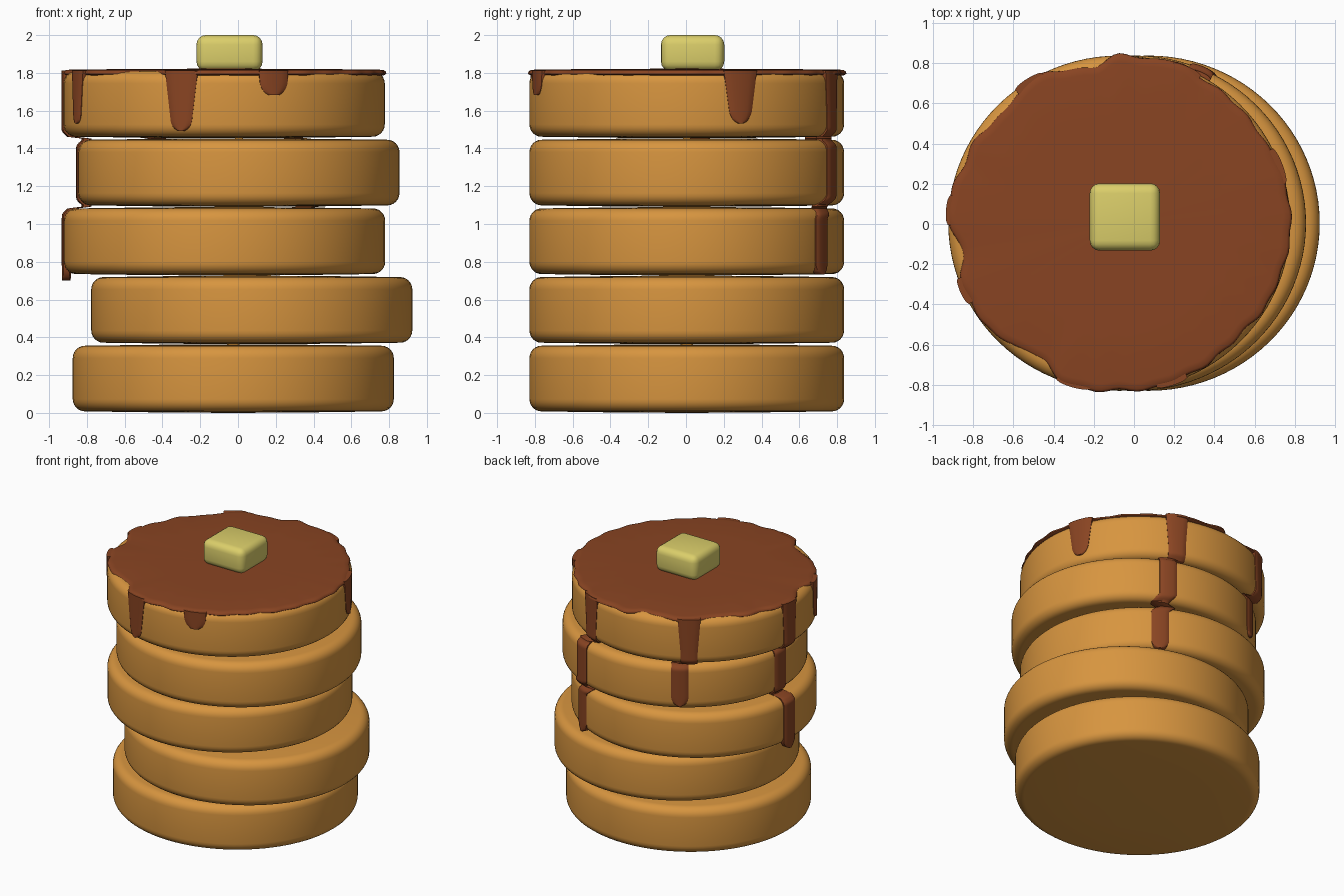
import bpy, bmesh, math
from mathutils import Vector

if "Cube" in bpy.data.objects:
    bpy.data.objects.remove(bpy.data.objects["Cube"])

RX, RY, PITCH, CY = 0.85, 0.833, 0.3635, 0.004
CENTRES = [-0.025, 0.073, -0.071, 0.005, -0.073]   # x offset of each pancake


def material(name, rgb):
    m = bpy.data.materials.new(name)
    m.diffuse_color = (*rgb, 1)
    m.use_nodes = True
    m.node_tree.nodes["Principled BSDF"].inputs["Base Color"].default_value = m.diffuse_color
    return m


CAKE = material("golden brown", (0.68, 0.30, 0.05))
SYRUP = material("syrup brown", (0.25, 0.058, 0.016))
BUTTER = material("butter yellow", (0.71, 0.62, 0.145))


def finish(name, bm, mat, angle=40):
    bmesh.ops.remove_doubles(bm, verts=bm.verts, dist=1e-5)
    bmesh.ops.recalc_face_normals(bm, faces=bm.faces)
    me = bpy.data.meshes.new(name)
    bm.to_mesh(me)
    bm.free()
    me.materials.append(mat)
    ob = bpy.data.objects.new(name, me)
    bpy.context.collection.objects.link(ob)
    bpy.ops.object.select_all(action='DESELECT')
    ob.select_set(True)
    bpy.context.view_layer.objects.active = ob
    bpy.ops.object.shade_smooth_by_angle(angle=math.radians(angle))
    return ob


def loft(bm, rings):
    """Join closed rings of points with quads and cap both ends."""
    vs = [[bm.verts.new(p) for p in r] for r in rings]
    n = len(vs[0])
    for a, b in zip(vs, vs[1:]):
        for i in range(n):
            bm.faces.new((a[i], a[(i + 1) % n], b[(i + 1) % n], b[i]))
    bm.faces.new(vs[0])
    bm.faces.new(vs[-1])


def pancake(i, cx):
    # half profile (r, z) with slightly domed faces and round rims
    c, e = 0.065, 0.008
    low = [(0.02, 0), (0.5, 0.003), (1 - c / RX, e)]
    for k in range(1, 7):
        t = k / 6 * math.pi / 2
        low.append((1 - (c / RX) * (1 - math.sin(t)), e + c * (1 - math.cos(t))))
    prof = low + [(r, PITCH - z) for r, z in reversed(low)]
    bm = bmesh.new()
    N = 96
    loft(bm, [[(cx + RX * r * math.cos(2 * math.pi * k / N),
                CY + RY * r * math.sin(2 * math.pi * k / N),
                z + i * PITCH) for k in range(N)] for r, z in prof])
    finish(f"pancake_{i + 1}", bm, CAKE, 60)


for i, cx in enumerate(CENTRES):
    pancake(i, cx)

# syrup pool: wavy plate, radius given every 10 degrees
OUT = [.855, .85, .845, .83, .83, .83, .83, .855, .83, .84, .785, .81,
       .845, .81, .80, .83, .825, .855, .85, .79, .84, .84, .835, .80,
       .775, .84, .845, .83, .84, .83, .83, .82, .82, .84, .84, .85]


def pool_radius(deg):
    k, f = divmod(deg / 10, 1)
    f = (1 - math.cos(f * math.pi)) / 2
    a, b = OUT[int(k) % 36], OUT[(int(k) + 1) % 36]
    return a + (b - a) * f + 0.005 * math.sin(math.radians(deg * 29))


bm = bmesh.new()
rings = []
for s, z in [(0.9, 1.795), (0.985, 1.787), (1.0, 1.795), (0.998, 1.806), (0.985, 1.814),
             (0.95, 1.818), (0.6, 1.820), (0.02, 1.823)]:
    rings.append([(CENTRES[4] + s * pool_radius(d) * math.cos(math.radians(d)),
                   CY + s * pool_radius(d) * math.sin(math.radians(d)), z)
                  for d in range(0, 360, 2)])
loft(bm, rings)
finish("syrup_pool", bm, SYRUP, 60)


def side(z, lowest):
    """Centre x and rim inset of the stack at height z."""
    k = max(lowest, min(4, int(z / PITCH)))
    lz = z - k * PITCH
    d = min(lz if k > lowest else 1, PITCH - lz if k < 4 else 1)
    inset = 0.05 * (1 - d / 0.05) ** 2 if d < 0.05 else 0
    return CENTRES[k], min(inset, 0.03)


def drip(name, ang, z_end, w_top, w_low, ang_low=None):
    ang_low = ang if ang_low is None else ang_low
    lowest = 4 if z_end > 1.454 else (3 if z_end > 1.09 else 2)
    z, rings, M = 1.812, [], 8
    tip = w_low * 0.6
    while z > z_end - 1e-6:
        cx, inset = side(z, lowest)
        f = min(1, (1.812 - z) / 0.25)
        w = w_top + (w_low - w_top) * f
        h = z - z_end
        if h < tip:
            w *= math.sqrt(max(0.03, 1 - (1 - h / tip) ** 2))
        g = min(1, max(0, (1.15 - z) / 0.12))
        a0 = math.radians(ang + (ang_low - ang) * g)
        ring = []
        for layer in (0, 1):
            for j in range(M + 1):
                u = -1 + 2 * j / M
                u = -u if layer else u
                th = -0.03 if layer else 0.003 + 0.011 * math.sqrt(1 - u * u)
                a = a0 + u * w / 2 / RX
                ring.append((cx + (RX - inset + th) * math.cos(a),
                             CY + (RY - inset + th) * math.sin(a), z))
        rings.append(ring)
        z -= 0.01
    bm = bmesh.new()
    loft(bm, rings)
    finish(name, bm, SYRUP, 50)


# syrup drips running down the sides
drip("drip_front", -105.5, 1.49, 0.18, 0.12)
drip("drip_front_short", -72, 1.675, 0.16, 0.14)
drip("drip_front_left", -156, 1.53, 0.14, 0.09)
drip("drip_right", 20, 1.53, 0.19, 0.12)
drip("drip_back_right_long", 67, 0.73, 0.16, 0.125, 59)
drip("drip_back_left", 122, 1.13, 0.16, 0.12)
drip("drip_left_long", 175.5, 0.70, 0.15, 0.125)

# butter pat
bm = bmesh.new()
bmesh.ops.create_cube(bm, size=1)
bmesh.ops.scale(bm, vec=Vector((0.35, 0.335, 0.19)), verts=bm.verts)
bmesh.ops.bevel(bm, geom=bm.edges[:], offset=0.05, segments=4, profile=0.5, affect='EDGES')
bmesh.ops.translate(bm, vec=Vector((-0.045, 0.035, 1.905)), verts=bm.verts)
finish("butter_pat", bm, BUTTER, 40)
